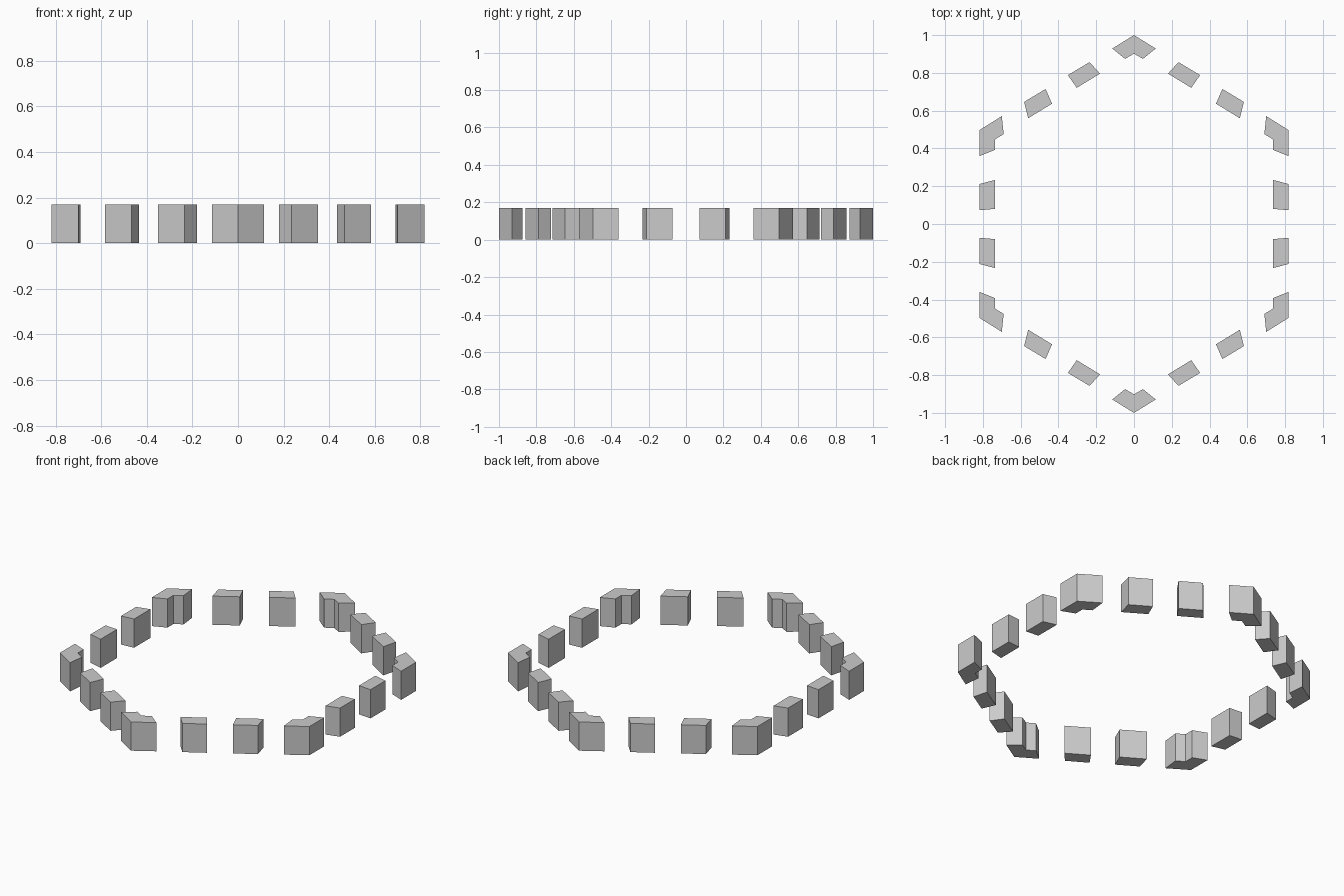
import bpy, bmesh

if "Cube" in bpy.data.objects:
    bpy.data.objects.remove(bpy.data.objects["Cube"])

HEIGHT = 0.17

# Footprints of the battlement blocks in one quadrant (back right)
FOOTPRINTS = {
    "slope_block_upper": [(0.235, 0.857), (0.35, 0.788), (0.303, 0.721), (0.18, 0.796)],
    "slope_block_lower": [(0.468, 0.715), (0.582, 0.646), (0.56, 0.56), (0.434, 0.637)],
    "corner_block": [(0.70, 0.571), (0.817, 0.498), (0.817, 0.36),
                     (0.737, 0.392), (0.737, 0.447), (0.69, 0.476)],
    "side_block": [(0.817, 0.212), (0.817, 0.073), (0.737, 0.08), (0.737, 0.233)],
}
APEX = [(0, 1), (0.115, 0.929), (0.047, 0.874), (0, 0.902),
        (-0.047, 0.874), (-0.115, 0.929)]


def block(name, outline, sx, sy):
    """Extrude a footprint, flipped into the chosen quadrant."""
    bm = bmesh.new()
    base = bm.faces.new([bm.verts.new((x * sx, y * sy, 0)) for x, y in outline])
    ext = bmesh.ops.extrude_face_region(bm, geom=[base], use_keep_orig=True)
    for v in ext["geom"]:
        if isinstance(v, bmesh.types.BMVert):
            v.co.z = HEIGHT
    bmesh.ops.recalc_face_normals(bm, faces=bm.faces)
    mesh = bpy.data.meshes.new(name)
    bm.to_mesh(mesh)
    bm.free()
    bpy.context.collection.objects.link(bpy.data.objects.new(name, mesh))


for sy, end in ((1, "back"), (-1, "front")):
    # Chevron block at each end point
    block("apex_block_" + end, APEX, 1, sy)
    # Blocks along the hexagon sides
    for sx, side in ((1, "right"), (-1, "left")):
        for name, outline in FOOTPRINTS.items():
            block(f"{name}_{end}_{side}", outline, sx, sy)
